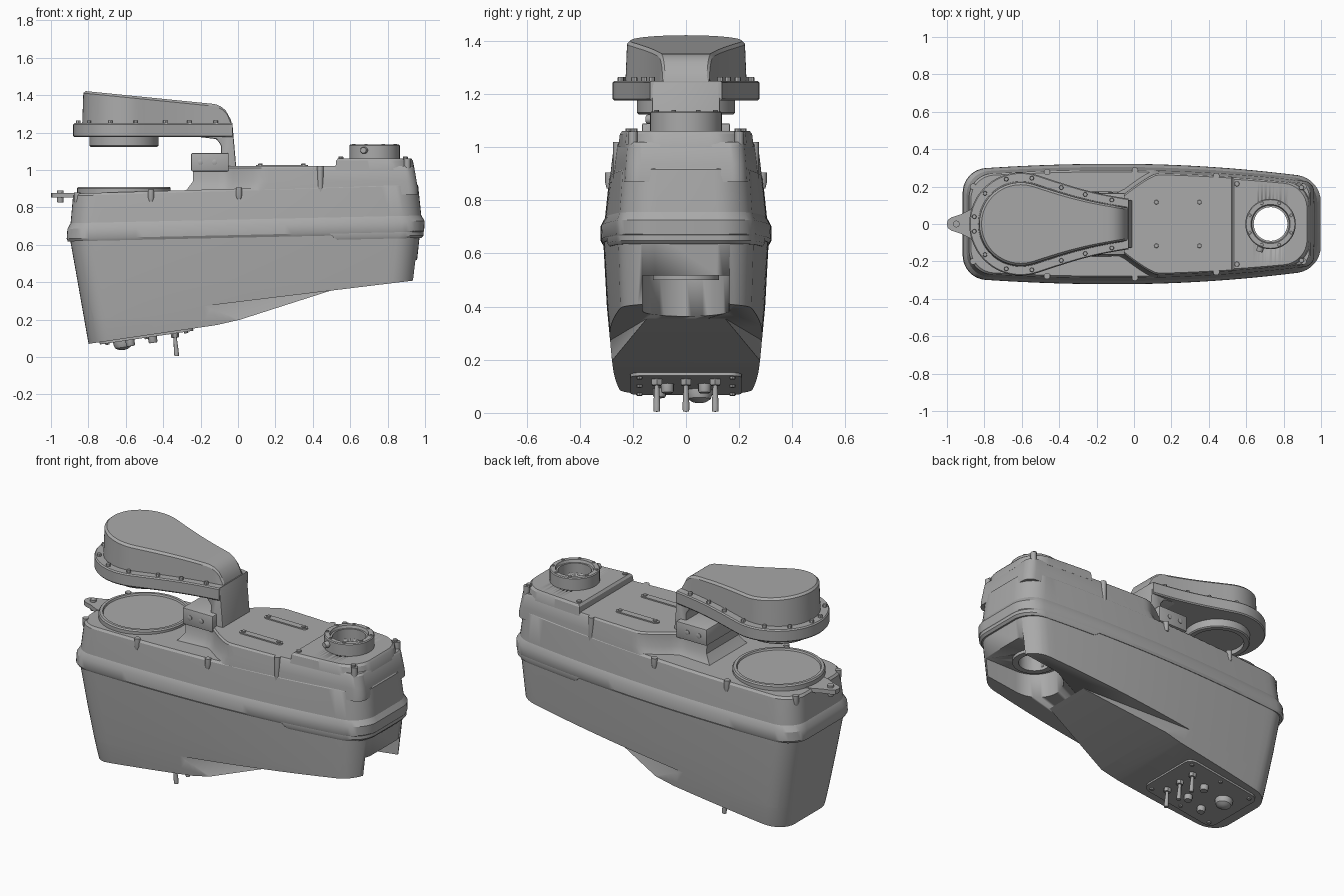
import bpy, bmesh, math
from mathutils import Vector
from mathutils.geometry import interpolate_bezier

cube = bpy.data.objects.get("Cube")
if cube:
    bpy.data.objects.remove(cube)

grey = bpy.data.materials.new("plain grey")
grey.use_nodes = True
grey.diffuse_color = (0.4, 0.4, 0.4, 1)
grey.node_tree.nodes["Principled BSDF"].inputs["Base Color"].default_value = (0.4, 0.4, 0.4, 1)


def finish(bm, name, angle=30):
    bmesh.ops.remove_doubles(bm, verts=bm.verts, dist=1e-5)
    bmesh.ops.recalc_face_normals(bm, faces=bm.faces)
    mesh = bpy.data.meshes.new(name)
    bm.to_mesh(mesh)
    bm.free()
    ob = bpy.data.objects.new(name, mesh)
    bpy.context.collection.objects.link(ob)
    mesh.materials.append(grey)
    select(ob)
    bpy.ops.object.shade_smooth_by_angle(angle=math.radians(angle))
    return ob


def select(ob):
    bpy.ops.object.select_all(action='DESELECT')
    ob.select_set(True)
    bpy.context.view_layer.objects.active = ob


def loft_mesh(rings):
    """Stack half outlines (y >= 0), mirrored across y, capped with strips."""
    bm = bmesh.new()
    n = len(rings[0])
    loops = []
    for ring in rings:
        pts = list(ring) + [(x, -y, z) for x, y, z in reversed(ring)]
        loops.append([bm.verts.new(p) for p in pts])
    for a, b in zip(loops, loops[1:]):
        for i in range(2 * n):
            j = (i + 1) % (2 * n)
            bm.faces.new((a[i], a[j], b[j], b[i]))
    for cap in (loops[0], loops[-1]):
        for i in range(n - 1):
            bm.faces.new((cap[i], cap[i + 1], cap[-2 - i], cap[-1 - i]))
    bmesh.ops.remove_doubles(bm, verts=bm.verts, dist=1e-5)
    return bm


def loft(name, rings):
    return finish(loft_mesh(rings), name)


def lathe(name, centre, profile, axis=(0, 0, 1), seg=48, closed=False):
    """Turn a (radius, height) profile around an axis."""
    bm = bmesh.new()
    rot = Vector((0, 0, 1)).rotation_difference(Vector(axis))
    rings = []
    for r, h in profile:
        rings.append([bm.verts.new(Vector(centre) + rot @ Vector((
            r * math.cos(math.tau * i / seg), r * math.sin(math.tau * i / seg), h))) for i in range(seg)])
    pairs = list(zip(rings, rings[1:])) + ([(rings[-1], rings[0])] if closed else [])
    for a, b in pairs:
        for i in range(seg):
            j = (i + 1) % seg
            bm.faces.new((a[i], a[j], b[j], b[i]))
    if not closed:
        bm.faces.new(rings[0])
        bm.faces.new(rings[-1])
    return finish(bm, name)


def rod(name, centre, r, h, axis=(0, 0, 1), seg=16):
    return lathe(name, centre, [(r, 0), (r, h * .85), (r * .85, h)], axis, seg)


# Long body outline: bowed sides, rounded corners, optional start further along x
def outline(x0, x1, w, zf, xmin=None, limit=None, r=0.12):
    def side(x):
        return w * (1 - (0.2 if x > -.1 else 0.15) * (x + .1) ** 2)
    arc = [r * (1 - math.cos(math.pi / 2 * i / 8)) for i in range(9)]
    xs = [x0 + d for d in arc]
    xs += [x0 + r + (x1 - x0 - 2 * r) * i / 40 for i in range(1, 40)]
    xs += [x1 - d for d in reversed(arc)]
    if xmin is not None:
        xs = [xmin + (x1 - r - xmin) * i / 40 for i in range(40)] + xs[-9:]
    pts = []
    for x in xs:
        d = min(x1 - x, x - x0)
        y = side(x)
        if d < r:
            y += math.sqrt(max(0, r * r - (r - d) ** 2)) - r
        if limit:
            y = min(y, limit(x))
        pts.append((x, y, zf(x)))
    return pts


def seam(z):
    return lambda x: z + 0.022 * x


def flat(z):
    return lambda x: z


def cut(bm, co, no):
    bmesh.ops.bisect_plane(bm, geom=bm.verts[:] + bm.edges[:] + bm.faces[:], dist=1e-6,
                           plane_co=co, plane_no=no, clear_outer=True)
    bmesh.ops.edgeloop_fill(bm, edges=[e for e in bm.edges if e.is_boundary])


# Lower housing: tapered shell trimmed by sloping planes
def shell():
    rows = [(-.2, -.75, .89, .225), (.05, -.795, .91, .258), (.12, -.808, .915, .269),
            (.2, -.822, .92, .279), (.4, -.857, .945, .298)]
    return loft_mesh([outline(a, b, w, flat(z)) for z, a, b, w in rows]
                     + [outline(-.9, .975, .312, seam(.66))])


under = Vector((-.122, 0, 1)).normalized()
under_point = (.95, 0, .41)
bm = shell()
cut(bm, under_point, -under)
lower = finish(bm, "lower_housing")

bm = shell()
cut(bm, under_point, under)
for x, z, slope in ((-.8, .07, .147), (-.03, .19, .23), (-.05, .18, .32)):
    cut(bm, (x, 0, z), (slope, 0, -1))
for s in (1, -1):
    a, b, c = (Vector((x, s * y, z)) for x, y, z in ((.45, .16, .34), (-.2, .288, .28), (0, .278, .2)))
    n = (b - a).cross(c - a)
    cut(bm, a, n if n.y * s > 0 else -n)
finish(bm, "lower_keel")

# Upper cover, seam belt, raised deck and rear pod
def deck_z(x):
    return 0.9 + 0.03 * x

cover = loft("upper_cover", [outline(-.9, .985, .31, seam(.66)), outline(-.895, .98, .305, seam(.735)),
                             outline(-.882, .963, .289, lambda x: deck_z(x) - .012),
                             outline(-.872, .953, .279, deck_z)])
belt = loft("seam_belt", [outline(-.91, .985, .314, seam(.638)), outline(-.916, .995, .322, seam(.652)),
                          outline(-.912, .998, .321, seam(.705)), outline(-.895, .98, .305, seam(.735))])
lip = loft("rear_lip", [outline(-.91, .98, .313, seam(.615), .53), outline(-.91, .992, .32, seam(.628), .51),
                        outline(-.91, .992, .32, seam(.65), .49)])


def funnel(extra):
    def f(x):
        t = min(1, max(0, (x + .07) / .3))
        return .15 + extra + .15 * math.sin(math.pi / 2 * t)
    return f


deck = loft("raised_deck", [
    outline(-.3, .963, .289, flat(.87), limit=funnel(.04), r=.05),
    outline(-.27, .962, .287, flat(.9), limit=funnel(.02), r=.05),
    outline(-.24, .955, .283, flat(.94), limit=funnel(0), r=.05),
    outline(-.24, .943, .274, flat(1.01), limit=funnel(-.004), r=.05),
    outline(-.23, .935, .266, flat(1.02), limit=funnel(-.014), r=.05)])
pod = loft("rear_pod", [outline(-.9, .945, .276, flat(1.0), .52), outline(-.9, .935, .27, flat(1.05), .525),
                        outline(-.9, .925, .26, flat(1.062), .535)])


# Through hole and open pocket in the rear underside
def stadium(x0, x1, r, z):
    a = [math.pi / 2 * i / 12 for i in range(13)]
    return ([(x0 - r * math.cos(t), r * math.sin(t), z) for t in a]
            + [(x1 + r * math.sin(t), r * math.cos(t), z) for t in a])


hole = lathe("hole_cutter", (.73, 0, .2), [(.09, 0), (.09, 1)])
pocket = loft("pocket_cutter", [stadium(.73, 1.2, .163, .1), stadium(.73, 1.2, .163, .518)])
for ob, cutters in ((lower, (pocket, hole)), (cover, (hole,)), (belt, (hole,)), (lip, (hole,)),
                    (deck, (hole,)), (pod, (hole,))):
    select(ob)
    for c in cutters:
        m = ob.modifiers.new("cut", 'BOOLEAN')
        m.operation, m.object, m.solver = 'DIFFERENCE', c, 'EXACT'
        bpy.ops.object.modifier_move_to_index(modifier=m.name, index=0)
        bpy.ops.object.modifier_apply(modifier=m.name)
for c in (hole, pocket):
    bpy.data.objects.remove(c)

# Rear port flange
lathe("port_flange", (.73, 0, 1.05), [(.09, 0), (.135, 0), (.135, .08), (.13, .085), (.105, .085),
                                      (.1, .07), (.09, .07)], closed=True)
lathe("pocket_flange", (.73, 0, .5), [(.09, 0), (.125, 0), (.125, .03), (.09, .03)], closed=True)
for i in range(8):
    t = math.tau * (i + .5) / 8
    rod("flange_bolt", (.73 + .12 * math.cos(t), .12 * math.sin(t), 1.13), .009, .01, seg=8)
rod("flange_screw", (.68, -.115, 1.105), .018, .035, (-.3, -1, 0))

# Deck pads, bolts, wall lugs and the neck bracket, mirrored left and right
bm = None
for s in (1, -1):
    pad = loft("deck_pad", [stadium(.115, .355, .019, 1.015), stadium(.115, .355, .019, 1.027)])
    pad.location.y = s * .117
    for x in (.12, .35):
        rod("pad_screw", (x, s * .117, 1.02), .012, .014, seg=10)
    for x, y in ((.55, .215), (.895, .195)):
        rod("pod_bolt", (x, s * y, 1.055), .014, .016, seg=10)
    for x, y, z0, z1 in ((-.86, .2, .82, .88), (-.465, .278, .83, .895), (.005, .287, .845, .905),
                         (.44, .257, .86, 1.02), (.905, .2, .87, 1.06)):
        lathe("wall_lug", (x, s * y, z0), [(.012, 0), (.017, .02), (.017, z1 - z0)], seg=16)
    for x in (-.2, -.125):
        rod("bracket_screw", (x, s * .163, 1.042), .014, .007, (0, s, 0))

# Front ring and hinge tab
lathe("front_ring", (-.61, 0, .87), [(.25, 0), (.25, .032), (.244, .04), (.228, .04), (.224, .03), (.01, .03)], seg=64)
tab = [(-1, 0), (-.995, .022), (-.975, .036), (-.93, .05), (-.88, .075), (-.8, .09)]
loft("front_tab", [[(x, y, z) for x, y in tab] for z in (.853, .878)])
rod("tab_pin", (-.95, 0, .89), .018, .065, (0, 0, -1))


# Head: teardrop plate, dome and lens barrel
def teardrop(r, end, xe, zf):
    cx, a = -.605, math.radians(72)
    pts = [(cx - r * math.cos(t), r * math.sin(t))
           for t in ((math.pi - a) * i / 24 for i in range(24))]
    p = Vector((cx + r * math.cos(a), r * math.sin(a)))
    e = Vector((xe, end))
    curve = interpolate_bezier(p, p + Vector((math.sin(a), -math.cos(a))) * .22,
                               e + Vector((-.22, .035)), e, 24)
    pts += [(v[0], v[1]) for v in curve]
    return [(x, y, zf(x)) for x, y in pts]


def dome_z(x):
    d = min(.0999, max(0, x + .135))
    return 1.422 - .1 * (x + .82) - (.1 - math.sqrt(.01 - d * d))


loft("head_plate", [teardrop(.27, .13, -.03, flat(1.175)), teardrop(.276, .135, -.03, flat(1.182)),
                    teardrop(.276, .135, -.03, flat(1.243)), teardrop(.27, .13, -.03, flat(1.25))])
loft("head_dome", [teardrop(.228, .09, -.03, flat(1.245)),
                   teardrop(.222, .086, -.032, lambda x: dome_z(x) - .012),
                   teardrop(.21, .078, -.038, dome_z)])
lathe("lens_barrel", (-.61, 0, 1.18), [(.185, 0), (.185, .05), (.178, .056), (.15, .056), (.15, .03), (.01, .03)],
      (0, 0, -1), 64)
for x, y, z in teardrop(.252, .115, -.04, flat(1.245))[2::7]:
    for s in (1, -1):
        rod("plate_bolt", (x, s * y, z), .012, .02, seg=8)

# Neck pillar joining head and deck, with bracket block


def side_profile(name, pts, half, bevel):
    bm = bmesh.new()
    f = bm.faces.new([bm.verts.new((x, -half, z)) for x, z in pts])
    ext = bmesh.ops.extrude_face_region(bm, geom=[f])
    bmesh.ops.translate(bm, vec=(0, 2 * half, 0), verts=[v for v in ext["geom"] if isinstance(v, bmesh.types.BMVert)])
    bmesh.ops.bevel(bm, geom=bm.edges[:], offset=bevel, segments=2, affect='EDGES', profile=.5)
    return finish(bm, name)


side_profile("neck_pillar", [(-.03, 1.25), (-.01, 1.02), (0, .92), (-.22, .92), (-.22, 1.0), (-.09, 1.02),
                             (-.09, 1.13), (-.115, 1.165), (-.24, 1.18), (-.24, 1.25)], .128, .008)
side_profile("neck_bracket", [(-.25, .993), (-.05, .993), (-.05, 1.09), (-.25, 1.09)], .165, .006)

# Control panel on the sloping underside
down = Vector((.147, 0, -1)).normalized()


def on_panel(x, y, lift=0.0):
    return Vector((x, y, .07 + .147 * (x + .8))) + down * lift


r = .05
half = [(-.74 + r * (1 - math.cos(math.pi / 2 * i / 6)), .16 + r * math.sin(math.pi / 2 * i / 6)) for i in range(7)]
half += [(-.98 - x, y) for x, y in reversed(half)]
loft("control_panel", [[tuple(on_panel(x, y, h)) for x, y in half] for h in (-.01, .012)])
lathe("panel_dome", on_panel(-.62, .05), [(.05, 0), (.05, .025), (.043, .045), (.025, .056), (.005, .06)], down, 32)
for y in (-.11, 0, .11):
    rod("switch_nut", on_panel(-.34, y), .022, .035, down, 6)
    lathe("switch_lever", on_panel(-.34, y, .02), [(.008, 0), (.013, .09), (.012, .113)], (.08, 0, -1), 12)
for x, y in ((-.46, -.07), (-.46, .07), (-.58, -.1)):
    rod("panel_button", on_panel(x, y), .024, .045, down)
for s in (1, -1):
    for x in (-.7, -.49, -.28):
        rod("panel_screw", on_panel(x, s * .175), .012, .02, down, 8)
